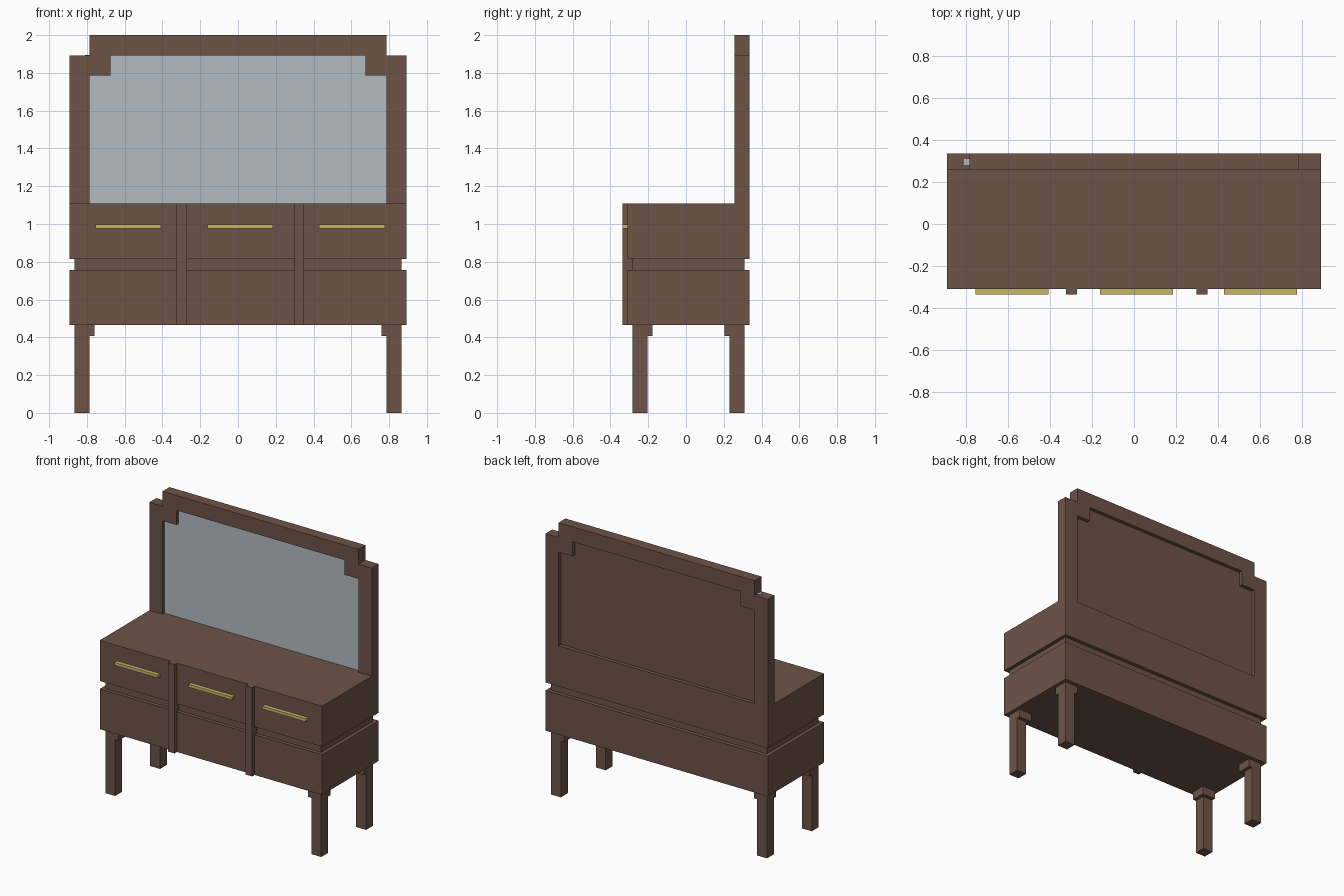
import bpy
import bmesh

cube = bpy.data.objects.get("Cube")
if cube:
    bpy.data.objects.remove(cube, do_unlink=True)


def make_material(name, color):
    mat = bpy.data.materials.new(name)
    mat.use_nodes = True
    mat.diffuse_color = (*color, 1)
    mat.node_tree.nodes["Principled BSDF"].inputs["Base Color"].default_value = (*color, 1)
    return mat


WOOD = make_material("brown_wood", (0.155, 0.088, 0.064))
GLASS = make_material("mirror_glass", (0.45, 0.50, 0.54))
BRASS = make_material("brass", (0.58, 0.47, 0.14))


def prism(name, outline, y0, y1, mat=WOOD):
    """Extrude an x-z outline from y0 back to y1."""
    bm = bmesh.new()
    face = bm.faces.new([bm.verts.new((x, y0, z)) for x, z in outline])
    grown = bmesh.ops.extrude_face_region(bm, geom=[face])["geom"]
    moved = [v for v in grown if isinstance(v, bmesh.types.BMVert)]
    bmesh.ops.translate(bm, verts=moved, vec=(0, y1 - y0, 0))
    bmesh.ops.recalc_face_normals(bm, faces=bm.faces)
    mesh = bpy.data.meshes.new(name)
    bm.to_mesh(mesh)
    bm.free()
    mesh.materials.append(mat)
    obj = bpy.data.objects.new(name, mesh)
    bpy.context.collection.objects.link(obj)
    return obj


def box(name, x0, x1, y0, y1, z0, z1, mat=WOOD):
    return prism(name, [(x0, z0), (x1, z0), (x1, z1), (x0, z1)], y0, y1, mat)


# Main dimensions
W, FRONT, BACK = 0.891, -0.309, 0.337
BASE, TOP = 0.466, 1.109
INNER, SHOULDER = 0.785, 1.892
FRAME_Y = 0.258

# Cabinet: two stacked tiers with a recessed waist
box("lower_cabinet", -W, W, FRONT, BACK, BASE, 0.757)
box("cabinet_waist", -0.865, 0.865, -0.283, 0.309, 0.757, 0.815)
box("drawer_tier", -W, W, FRONT, BACK, 0.815, TOP)

# Vertical dividers on the front
for side, x in (("right", -0.299), ("left", 0.324)):
    box(f"{side}_divider", x - 0.026, x + 0.026, -0.337, -0.283, BASE, TOP)

# Drawer handles
for side, x in (("right", -0.581), ("middle", 0.012), ("left", 0.604)):
    box(f"{side}_handle", x - 0.174, x + 0.174, -0.337, FRONT, 0.976, 0.997, BRASS)

# Legs with a wider block under the cabinet
for side, sx in (("right", -1), ("left", 1)):
    for end, outer, sy in (("front", -0.283, 1), ("back", 0.309, -1)):
        for part, size, z0, z1 in (("leg", 0.079, 0, 0.407), ("leg_block", 0.105, 0.407, BASE)):
            xs = sorted((sx * 0.865, sx * (0.865 - size)))
            ys = sorted((outer, outer + sy * size))
            box(f"{end}_{side}_{part}", *xs, *ys, z0, z1)

# Mirror frame: two posts and a top rail with stepped corners
for side, sx in (("right", -1), ("left", 1)):
    xs = sorted((sx * W, sx * INNER))
    box(f"{side}_mirror_post", *xs, FRAME_Y, BACK, TOP, SHOULDER)
half = [(0.674, SHOULDER), (0.674, 1.786), (INNER, 1.786), (INNER, 2.0)]
prism("mirror_top_rail", half + [(-x, z) for x, z in reversed(half)], FRAME_Y, BACK)

# Mirror pane, with a wooden back; its edge shows slightly beside the rail
mirror = box("mirror", -0.811, INNER, 0.281, 0.310, TOP, SHOULDER + 0.003, GLASS)
mirror.data.materials.append(WOOD)
for poly in mirror.data.polygons:
    if poly.normal.y > 0.5:
        poly.material_index = 1
